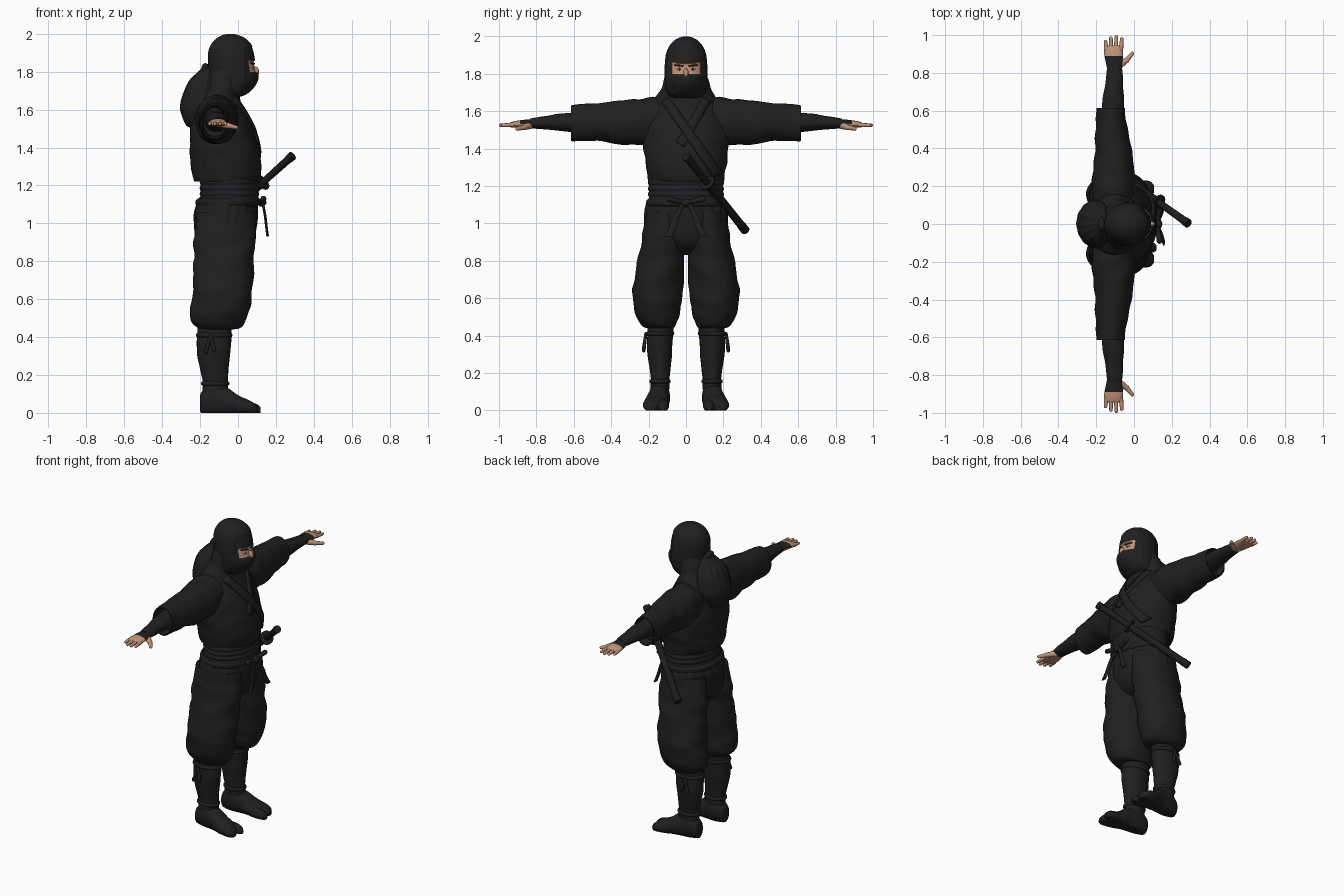
import bpy, bmesh, math
from mathutils import Vector, noise
from mathutils.bvhtree import BVHTree

if "Cube" in bpy.data.objects:
    bpy.data.objects.remove(bpy.data.objects["Cube"])


def material(name, rgb):
    m = bpy.data.materials.new(name)
    m.use_nodes = True
    m.diffuse_color = (*rgb, 1)
    m.node_tree.nodes["Principled BSDF"].inputs["Base Color"].default_value = (*rgb, 1)
    return m


CLOTH = material("black cloth", (.014, .014, .014))
BELT = material("dark sash", (.014, .014, .016))
LACQUER = material("black lacquer", (.012, .012, .012))
SKIN = material("skin", (.52, .29, .19))
HAIR = material("dark brown", (.03, .018, .012))
WHITE = material("eye white", (.6, .56, .5))
made = []


def finish(name, bm, mats, mirror=False):
    bmesh.ops.recalc_face_normals(bm, faces=bm.faces)
    me = bpy.data.meshes.new(name)
    bm.to_mesh(me)
    bm.free()
    ob = bpy.data.objects.new(name, me)
    bpy.context.collection.objects.link(ob)
    for m in mats:
        me.materials.append(m)
    if mirror:
        mod = ob.modifiers.new("mirror", "MIRROR")
        mod.use_axis = (False, True, False)
    made.append(ob)
    return ob


def spline(a, b, c, d, t):
    return .5 * (2 * b + (c - a) * t + (2 * a - 5 * b + 4 * c - d) * t * t
                 + (3 * b - a - 3 * c + d) * t ** 3)


def loft(name, axis, rings, mats, mirror=False, steps=4, seg=32, folds=0, pleat=None):
    """Skin ellipses (position, centre u, centre v, radius u, radius v) along an axis."""
    n, rows = len(rings), []
    for i in range(n - 1):
        four = [rings[max(0, min(n - 1, i + k))] for k in (-1, 0, 1, 2)]
        for s in range(steps):
            rows.append([spline(*q, s / steps) for q in zip(*four)])
    rows.append(rings[-1])
    bm, loops = bmesh.new(), []
    for pos, cu, cv, ru, rv in rows:
        loop = []
        for k in range(seg):
            a = math.tau * k / seg
            c, s = math.cos(a), math.sin(a)
            probe = Vector((cu + ru * c, cv + rv * s, pos))
            f = 1 + folds * noise.noise(Vector((probe.x * 9, probe.y * 9, pos * 14)))
            if pleat:
                f += pleat(pos, a)
            u, v = cu + ru * c * f, cv + rv * s * f
            p = {"x": (pos, u, max(v, 0)), "y": (u, pos, v), "z": (u, v, pos)}[axis]
            loop.append(bm.verts.new(p))
        loops.append(loop)
    for lo, hi in zip(loops, loops[1:]):
        for k in range(seg):
            j = (k + 1) % seg
            bm.faces.new((lo[k], lo[j], hi[j], hi[k]))
    bm.faces.new(loops[0])
    bm.faces.new(loops[-1])
    return finish(name, bm, mats, mirror)


def rod(name, a, b, r1, r2, mat, mirror=False, ball=True):
    """Tapered rod between two points, optionally with round ends."""
    a, b = Vector(a), Vector(b)
    bm = bmesh.new()
    turn = (b - a).to_track_quat("Z", "Y").to_matrix().to_4x4()
    place = turn.copy()
    place.translation = (a + b) / 2
    bmesh.ops.create_cone(bm, cap_ends=True, segments=16, radius1=r1, radius2=r2,
                          depth=(b - a).length, matrix=place)
    if ball:
        for p, r in ((a, r1), (b, r2)):
            turn.translation = p
            bmesh.ops.create_uvsphere(bm, u_segments=16, v_segments=8, radius=r, matrix=turn)
    return finish(name, bm, [mat], mirror)


def ellipsoid(name, pos, size, mat, mirror=False):
    bm = bmesh.new()
    bmesh.ops.create_uvsphere(bm, u_segments=20, v_segments=12, radius=1)
    for v in bm.verts:
        v.co = Vector(pos) + Vector(x * s for x, s in zip(v.co, size))
    return finish(name, bm, [mat], mirror)


# Jacket body, sleeves and crossed lapels
jacket = loft("jacket", "z", [
    (1.22, -.06, 0, .17, .2), (1.25, -.06, 0, .18, .207), (1.32, -.065, 0, .187, .217),
    (1.42, -.075, 0, .18, .228), (1.52, -.088, 0, .163, .22), (1.6, -.105, 0, .135, .2),
    (1.67, -.1, 0, .1, .15), (1.72, -.09, 0, .07, .08)], [CLOTH], folds=.04, steps=6, seg=48)
loft("sleeves", "y", [
    (.08, -.11, 1.55, .1, .12), (.2, -.11, 1.545, .115, .125), (.32, -.108, 1.54, .105, .12),
    (.45, -.115, 1.54, .09, .104), (.6, -.123, 1.538, .076, .095), (.61, -.123, 1.538, .074, .093),
    (.61, -.123, 1.538, .066, .084), (.56, -.12, 1.535, .06, .075)],
    [CLOTH], True, folds=.1, steps=6)
bpy.context.view_layer.update()
surface = BVHTree.FromObject(jacket, bpy.context.evaluated_depsgraph_get())


def lapel(name, start, end, width, lift):
    bm, rows = bmesh.new(), []
    a, b = Vector(start), Vector(end)
    side = (b - a).orthogonal().normalized() * width / 2
    for i in range(25):
        row = []
        for k in (-1, 0, 1):
            q = a.lerp(b, i / 24) + side * k
            hit = surface.ray_cast(Vector((1, q.x, q.y)), Vector((-1, 0, 0)))[0]
            row.append(bm.verts.new((hit.x + lift if hit else -.05, q.x, q.y)))
        rows.append(row)
    for r, s in zip(rows, rows[1:]):
        for k in (0, 1):
            bm.faces.new((r[k], r[k + 1], s[k + 1], s[k]))
    ob = finish(name, bm, [CLOTH])
    mod = ob.modifiers.new("thickness", "SOLIDIFY")
    mod.thickness, mod.offset = .012, 0


lapel("under_lapel", (.11, 1.66), (-.03, 1.42), .05, .003)
lapel("over_lapel", (-.11, 1.66), (.17, 1.26), .05, .007)

# Sash, with shallow wrap ridges, and its knotted cord
loft("sash", "z", [(1.11 + .015 * i, -.045, 0, .152 + .005 * (i % 2), .198 + .005 * (i % 2))
                   for i in range(10)], [BELT], folds=.01, seg=48)
loft("cord", "z", [(1.09, -.055, 0, .158, .203), (1.1, -.055, 0, .168, .212),
                   (1.12, -.055, 0, .168, .212), (1.13, -.055, 0, .158, .203)], [BELT], seg=48)
ellipsoid("cord_knot", (.125, 0, 1.11), (.025, .03, .022), BELT)
rod("cord_loops", (.125, .02, 1.115), (.135, .09, 1.13), .012, .015, BELT, True)
loft("cord_tails", "z", [(1.11, .13, .015, .007, .012), (1.04, .143, .05, .007, .017),
                         (.98, .15, .07, .007, .019), (.93, .157, .095, .007, .02)],
     [BELT], True, seg=12)


# Gathered trousers
def gathers(z, a):
    return .022 * math.cos(20 * a) * max(0, 1 - abs(z - 1.06) / .12)


loft("trouser_seat", "z", [
    (1.14, -.05, 0, .15, .195), (1.09, -.06, 0, .163, .212), (1, -.065, 0, .166, .222),
    (.92, -.07, 0, .155, .22), (.86, -.07, 0, .11, .17), (.83, -.07, 0, .04, .07)],
    [CLOTH], folds=.03, steps=6, seg=80, pleat=gathers)
loft("trouser_legs", "z", [
    (1.06, -.065, .11, .15, .095), (.95, -.067, .117, .16, .112), (.82, -.072, .132, .16, .122),
    (.65, -.08, .152, .158, .133), (.55, -.09, .155, .16, .126), (.49, -.1, .15, .148, .108),
    (.45, -.1, .143, .115, .088), (.44, -.11, .14, .08, .07)],
    [CLOTH], True, folds=.08, steps=6, seg=40)

# Lower legs, bindings and split-toe footwear
loft("shins", "z", [
    (.48, -.122, .133, .088, .07), (.38, -.127, .14, .09, .069), (.28, -.127, .14, .084, .064),
    (.18, -.12, .138, .068, .051), (.12, -.12, .138, .066, .05), (.05, -.12, .138, .06, .045)],
    [CLOTH], True, folds=.05)
for label, z, cx, ru, rv in (("knee", .41, -.126, .095, .075), ("ankle", .155, -.12, .074, .056)):
    loft(label + "_bands", "z", [(z - .014, cx, .139, ru - .01, rv - .01), (z - .006, cx, .139, ru, rv),
                                 (z + .006, cx, .139, ru, rv), (z + .014, cx, .139, ru - .01, rv - .01)],
         [BELT], True)
for i, (dx, dz) in enumerate(((-.025, .09), (.02, .08))):
    rod(f"knee_tie_{i}", (-.145, .215, .41), (-.145 + dx, .226, .41 - dz), .008, .01, BELT, True)
loft("feet", "x", [
    (-.2, .138, .05, .015, .04), (-.19, .138, .055, .042, .058), (-.13, .14, .07, .055, .085),
    (-.06, .147, .06, .058, .075), (0, .157, .04, .066, .053), (.05, .168, .03, .062, .041),
    (.085, .182, .022, .044, .03), (.105, .185, .015, .02, .018)], [CLOTH], True)
loft("big_toes", "x", [(0, .128, .03, .03, .035), (.06, .122, .024, .031, .033),
                       (.1, .124, .02, .027, .026), (.12, .126, .013, .012, .014)], [CLOTH], True, seg=20)

# Forearm wraps and hands, with the cloth running over the back of the hand
loft("forearm_wraps", "y", [
    (.52, -.115, 1.54, .062, .058), (.64, -.11, 1.54, .058, .05), (.74, -.106, 1.538, .048, .037),
    (.82, -.103, 1.535, .041, .028), (.835, -.103, 1.535, .036, .023)], [CLOTH], True, folds=.08)
palms = loft("palms", "y", [
    (.8, -.103, 1.533, .035, .023), (.85, -.105, 1.532, .043, .023), (.9, -.108, 1.53, .05, .019),
    (.935, -.108, 1.527, .046, .014), (.945, -.108, 1.526, .038, .008)], [SKIN, CLOTH], True)
for p in palms.data.polygons:
    p.material_index = int(p.center.y < .89 and p.normal.z > .1)
for i, tip in enumerate((.965, .985, .991, .98)):
    x = -.147 + .026 * i
    rod(f"fingers_{i}", (x, .925, 1.527), (x * 1.1 + .011, tip, 1.524), .012, .009, SKIN, True)
rod("thumb_bases", (-.085, .835, 1.524), (-.038, .868, 1.512), .02, .014, SKIN, True)
rod("thumb_tips", (-.038, .868, 1.512), (-.009, .903, 1.506), .013, .01, SKIN, True)

# Hood with stepped mask edge and recessed eye window
hood = loft("hood", "z", [
    (1.67, -.06, 0, .08, .085), (1.69, -.045, 0, .108, .1), (1.73, -.027, 0, .125, .11),
    (1.77, -.02, 0, .133, .113), (1.81, -.026, 0, .13, .114), (1.86, -.032, 0, .126, .113),
    (1.91, -.036, 0, .12, .106), (1.95, -.036, 0, .102, .088), (1.98, -.038, 0, .07, .06),
    (1.995, -.04, 0, .035, .03), (2, -.04, 0, .005, .005)], [CLOTH, SKIN], steps=7, seg=96)


def in_window(p):
    return p.x > 0 and abs(p.y) < .08 and 1.795 < p.z < 1.858


for p in hood.data.polygons:
    p.material_index = int(in_window(p.center))
for v in hood.data.vertices:
    if in_window(v.co):
        v.co.x -= .014
    elif v.co.x > .042 and v.co.z < 1.93:
        v.co.x -= .004
        v.co.y *= .97
ellipsoid("nose", (.09, 0, 1.8), (.022, .014, .028), SKIN)
ellipsoid("eyes", (.075, .036, 1.824), (.01, .015, .006), WHITE, True)
ellipsoid("irises", (.083, .035, 1.824), (.004, .006, .006), HAIR, True)
rod("brows", (.085, .018, 1.842), (.066, .06, 1.846), .005, .004, HAIR, True)

# Cowl around the neck and the gathered cloth bag behind it
loft("cowl", "z", [(1.62, -.1, 0, .12, .185), (1.67, -.1, 0, .11, .16), (1.72, -.085, 0, .09, .13),
                   (1.78, -.07, 0, .088, .116), (1.83, -.06, 0, .08, .105)], [CLOTH], folds=.07, steps=6, seg=48)
loft("hood_bag", "z", [
    (1.5, -.215, 0, .02, .04), (1.52, -.215, 0, .06, .085), (1.6, -.205, 0, .097, .122),
    (1.68, -.195, 0, .095, .122), (1.75, -.18, 0, .077, .095), (1.81, -.163, 0, .035, .045),
    (1.825, -.16, 0, .025, .03)], [CLOTH], folds=.04, steps=6, seg=72,
    pleat=lambda z, a: .035 * math.cos(14 * a) * (z > 1.55) * (z - 1.55) / .2)
ellipsoid("bag_knot", (-.172, 0, 1.82), (.02, .04, .025), CLOTH)

# Sheathed sword through the sash
pommel, guard, tip = Vector((.288, .002, 1.357)), Vector((.13, .115, 1.215)), Vector((-.16, .315, .965))
along = (tip - guard).normalized()
rod("sword_hilt", pommel, guard, .021, .018, LACQUER, ball=False)
rod("sword_guard", guard - along * .006, guard + along * .006, .043, .043, LACQUER, ball=False)
rod("sword_scabbard", guard, tip, .022, .022, LACQUER, ball=False)
rod("scabbard_cap", tip - along * .04, tip + along * .006, .024, .024, LACQUER, ball=False)
rod("hilt_cap", pommel, pommel + along * .03, .024, .023, LACQUER, ball=False)

# Smooth shading with sharp hems kept
bpy.ops.object.select_all(action="DESELECT")
for ob in made:
    ob.select_set(True)
bpy.context.view_layer.objects.active = made[0]
bpy.ops.object.shade_smooth_by_angle(angle=math.radians(50))
